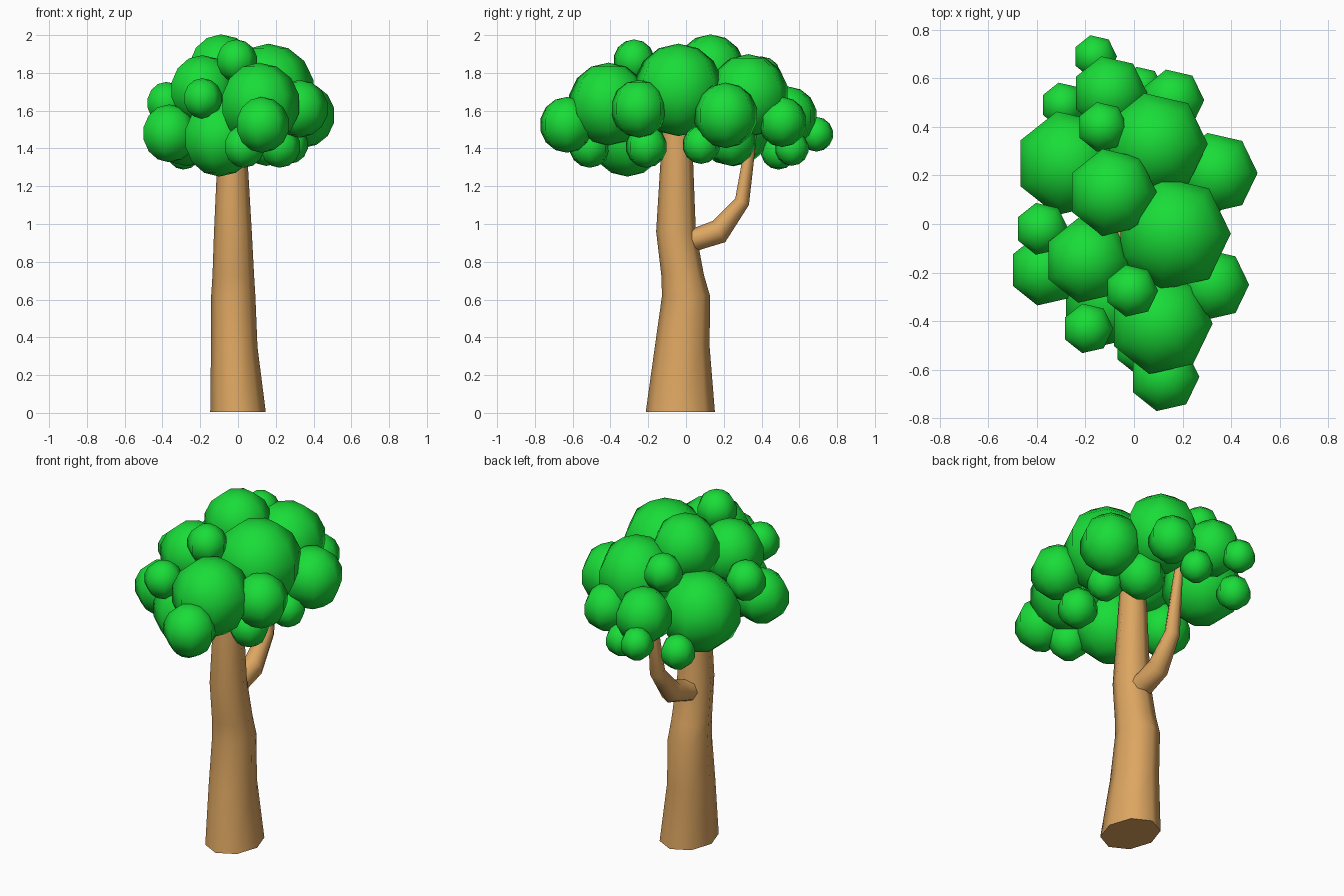
import bpy, bmesh
from math import sin, cos, pi, radians
from mathutils import Vector, Matrix


def material(name, rgb):
    m = bpy.data.materials.new(name)
    m.diffuse_color = (*rgb, 1)
    return m


BARK = material("bark", (0.72, 0.38, 0.12))
LEAF = material("leaf", (0.01, 0.72, 0.04))


def finish(bm, name, mat, angle=180):
    bmesh.ops.recalc_face_normals(bm, faces=bm.faces)
    me = bpy.data.meshes.new(name)
    bm.to_mesh(me)
    bm.free()
    for p in me.polygons:
        p.use_smooth = len(p.vertices) <= 4
    me.materials.append(mat)
    ob = bpy.data.objects.new(name, me)
    bpy.context.collection.objects.link(ob)
    return ob


def tube(name, rings, sides=8):
    """Loft of rings: (centre, radius along u, radius along v, tilt about x)."""
    bm = bmesh.new()
    loops = []
    for c, ru, rv, tilt in rings:
        rot = Matrix.Rotation(radians(tilt), 3, 'X')
        loops.append([bm.verts.new(Vector(c) + rot @ Vector(
            (ru * cos(2 * pi * i / sides), rv * sin(2 * pi * i / sides), 0)))
            for i in range(sides)])
    for a, b in zip(loops, loops[1:]):
        for i in range(sides):
            j = (i + 1) % sides
            bm.faces.new((a[i], a[j], b[j], b[i]))
    bm.faces.new(loops[0])
    bm.faces.new(loops[-1])
    return finish(bm, name, BARK)


# Trunk with flared foot and slight bend
tube("trunk", [
    ((0.00, -0.03, 0.005), 0.147, 0.183, 0),
    ((-0.02, -0.02, 0.35), 0.123, 0.145, 0),
    ((-0.025, 0.00, 0.62), 0.117, 0.127, 0),
    ((-0.025, -0.018, 0.73), 0.11, 0.113, 0),
    ((-0.027, -0.053, 0.96), 0.10, 0.105, 0),
    ((-0.03, -0.048, 1.40), 0.077, 0.083, 0),
    ((-0.03, -0.05, 1.65), 0.06, 0.065, 0),
])

# Side branch rising into the crown
tube("branch", [
    ((-0.03, -0.02, 0.90), 0.07, 0.07, -75),
    ((-0.03, 0.07, 0.925), 0.065, 0.06, -72),
    ((-0.025, 0.175, 0.96), 0.06, 0.065, -60),
    ((-0.02, 0.297, 1.118), 0.045, 0.04, -25),
    ((-0.02, 0.345, 1.45), 0.025, 0.027, -8),
    ((-0.02, 0.36, 1.55), 0.018, 0.018, -8),
])

# Foliage balls: x, y, z, radius
BALLS = [
    (0.16, -0.04, 1.71, .24), (-0.09, 0.13, 1.815, .185),
    (-0.19, -0.15, 1.71, .18), (0.11, -0.41, 1.635, .215),
    (-0.01, -0.275, 1.865, .11), (-0.19, -0.43, 1.665, .105),
    (0.125, -0.63, 1.525, .145), (0.09, 0.33, 1.68, .215),
    (-0.10, 0.54, 1.57, .155), (-0.13, 0.40, 1.78, .105),
    (-0.16, 0.69, 1.475, .09), (-0.27, 0.25, 1.53, .22),
    (-0.38, -0.02, 1.64, .11), (-0.29, 0.49, 1.385, .095),
    (0.16, 0.51, 1.54, .13), (0.34, 0.21, 1.575, .17),
    (0.325, -0.25, 1.61, .15), (-0.365, -0.19, 1.48, .15),
    (-0.10, -0.31, 1.455, .20), (0.03, -0.51, 1.41, .11),
    (0.03, 0.56, 1.40, .09), (0.22, -0.21, 1.41, .11),
    (0.15, 0.24, 1.44, .13), (0.27, 0.08, 1.42, .10),
]
for n, (x, y, z, r) in enumerate(BALLS, 1):
    bm = bmesh.new()
    bmesh.ops.create_uvsphere(bm, u_segments=7, v_segments=7, radius=r * 1.02)
    bmesh.ops.transform(bm, verts=bm.verts, matrix=Matrix.Translation(
        (x, y, z)) @ Matrix.Rotation(-pi / 2, 4, 'Z'))
    finish(bm, f"foliage_{n:02d}", LEAF)
